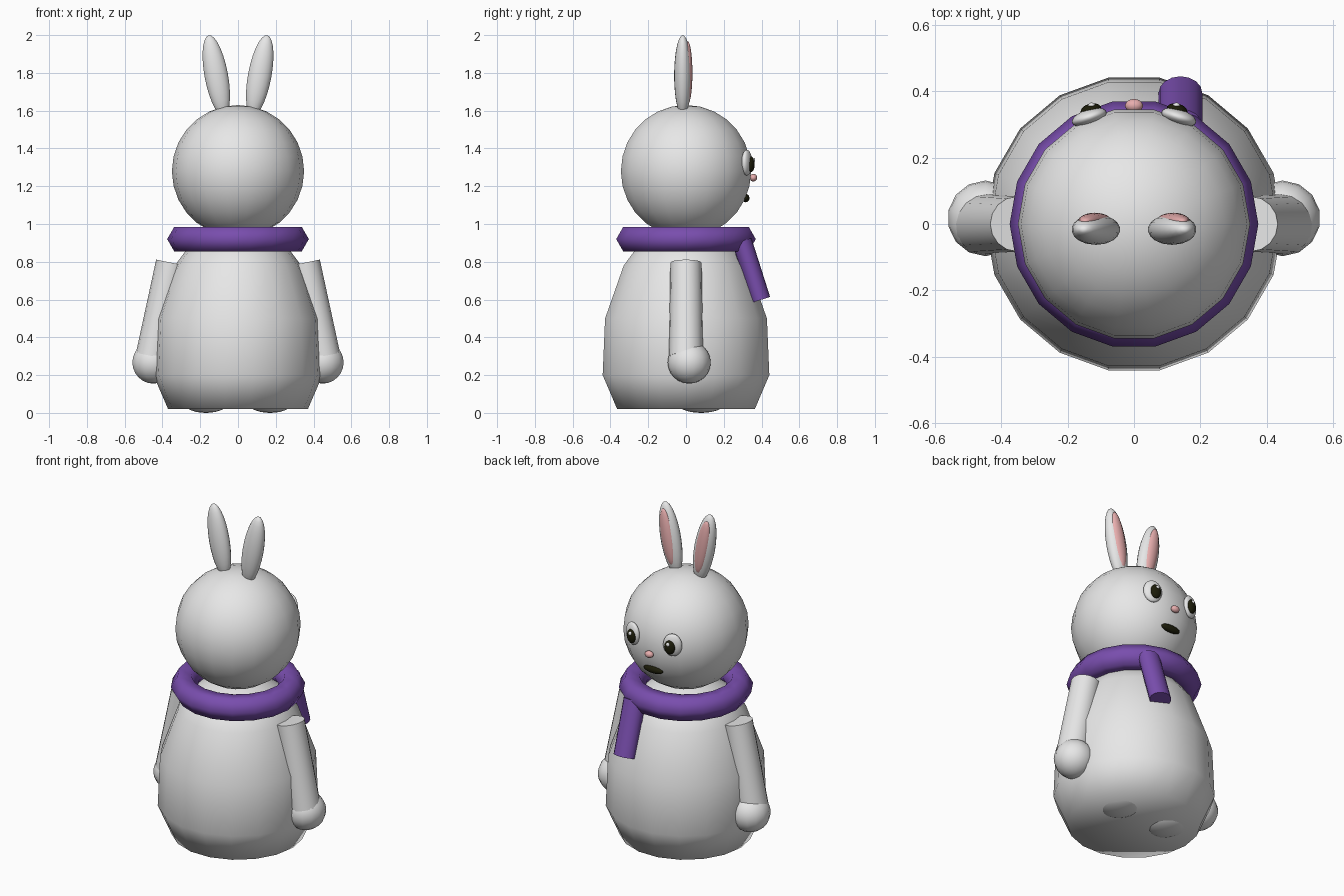
import bpy, bmesh, math
from mathutils import Matrix, Vector

cube = bpy.data.objects.get("Cube")
if cube:
    bpy.data.objects.remove(cube, do_unlink=True)


def material(name, r, g, b):
    m = bpy.data.materials.new(name)
    m.use_nodes = True
    m.diffuse_color = (r, g, b, 1)
    m.node_tree.nodes["Principled BSDF"].inputs["Base Color"].default_value = (r, g, b, 1)
    return m


FUR = material("pale grey fur", 0.8, 0.8, 0.8)
PURPLE = material("purple wool", 0.19, 0.075, 0.42)
PINK = material("soft pink", 0.8, 0.42, 0.42)
DARK = material("near black", 0.012, 0.012, 0.003)


def finish(name, bm, mat, sharp=None):
    bmesh.ops.recalc_face_normals(bm, faces=bm.faces[:])
    mesh = bpy.data.meshes.new(name)
    bm.to_mesh(mesh)
    bm.free()
    mesh.materials.append(mat)
    ob = bpy.data.objects.new(name, mesh)
    bpy.context.collection.objects.link(ob)
    bpy.ops.object.select_all(action='DESELECT')
    bpy.context.view_layer.objects.active = ob
    ob.select_set(True)
    if sharp:
        bpy.ops.object.shade_smooth_by_angle(angle=math.radians(sharp))
    else:
        bpy.ops.object.shade_smooth()
    return ob


def ellipsoid(name, mat, centre, radii, tilt=0, yaw=0, segs=18, rings=14, spin=0):
    """Ball scaled to radii, tilted about y, then turned about z."""
    bm = bmesh.new()
    bmesh.ops.create_uvsphere(bm, u_segments=segs, v_segments=rings, radius=1)
    m = (Matrix.Translation(centre) @ Matrix.Rotation(math.radians(yaw), 4, 'Z')
         @ Matrix.Rotation(math.radians(tilt), 4, 'Y') @ Matrix.Diagonal((*radii, 1))
         @ Matrix.Rotation(math.radians(spin), 4, 'Z'))
    bm.transform(m)
    return finish(name, bm, mat)


def limb(name, mat, start, end, r1, r2, flat=1, segs=16):
    """Capped tapered tube between two points, flattened across its depth."""
    a, b = Vector(start), Vector(end)
    d = b - a
    bm = bmesh.new()
    bmesh.ops.create_cone(bm, cap_ends=True, segments=segs, radius1=r1, radius2=r2, depth=d.length)
    bm.transform(Matrix.Translation((a + b) / 2) @ Vector((0, 0, 1)).rotation_difference(d).to_matrix().to_4x4()
                 @ Matrix.Diagonal((1, flat, 1, 1)))
    return finish(name, bm, mat, 50)


def lathe(name, mat, profile, closed=False, segs=18):
    """Spin a radius/height profile about z."""
    bm = bmesh.new()
    vs = [bm.verts.new((r, 0, z)) for r, z in profile]
    pairs = list(zip(vs, vs[1:] + vs[:1])) if closed else list(zip(vs, vs[1:]))
    es = [bm.edges.new(p) for p in pairs]
    bmesh.ops.spin(bm, geom=vs + es, cent=(0, 0, 0), axis=(0, 0, 1), angle=math.tau, steps=segs)
    bmesh.ops.remove_doubles(bm, verts=bm.verts[:], dist=0.0005)
    return finish(name, bm, mat)


# Body and head
lathe("body", FUR, [(0, 0.02), (0.37, 0.02), (0.448, 0.2), (0.435, 0.5),
                    (0.335, 0.78), (0.26, 0.88), (0.12, 0.95), (0, 0.96)])
ellipsoid("head", FUR, (0, 0, 1.28), (0.35, 0.35, 0.35), spin=10)

# Scarf ring with a six-sided section, and its hanging end
ring = [(0.3 + 0.075 * math.cos(k * math.tau / 6), 0.92 + 0.075 * math.sin(k * math.tau / 6)) for k in range(6)]
lathe("scarf_ring", PURPLE, ring, closed=True)
limb("scarf_end", PURPLE, (0.14, 0.296, 0.91), (0.14, 0.395, 0.598), 0.066, 0.066, flat=0.8)

# Nose and mouth
ellipsoid("nose", PINK, (0, 0.357, 1.245), (0.027, 0.02, 0.02))
ellipsoid("mouth", DARK, (0, 0.316, 1.137), (0.065, 0.02, 0.022))

# Paired parts
for side, s in (("left", 1), ("right", -1)):
    limb(side + "_arm", FUR, (s * 0.352, 0, 0.795), (s * 0.452, 0, 0.3), 0.083, 0.09)
    ellipsoid(side + "_hand", FUR, (s * 0.448, 0.017, 0.267), (0.114, 0.114, 0.112), segs=14, rings=12)
    ellipsoid(side + "_foot", FUR, (s * 0.17, 0.08, 0.06), (0.125, 0.135, 0.06))
    ellipsoid(side + "_ear", FUR, (s * 0.115, -0.017, 1.786), (0.063, 0.046, 0.217), tilt=s * 10.5)
    ellipsoid(side + "_inner_ear", PINK, (s * 0.118, 0.009, 1.8), (0.04, 0.025, 0.17), tilt=s * 10.5)
    ellipsoid(side + "_eye", FUR, (s * 0.135, 0.322, 1.325), (0.055, 0.024, 0.068), yaw=-s * 18)
    ellipsoid(side + "_pupil", DARK, (s * 0.13, 0.343, 1.317), (0.032, 0.02, 0.042), yaw=-s * 15)
    ellipsoid(side + "_eye_shine", FUR, (s * 0.128, 0.357, 1.338), (0.011, 0.009, 0.012))
